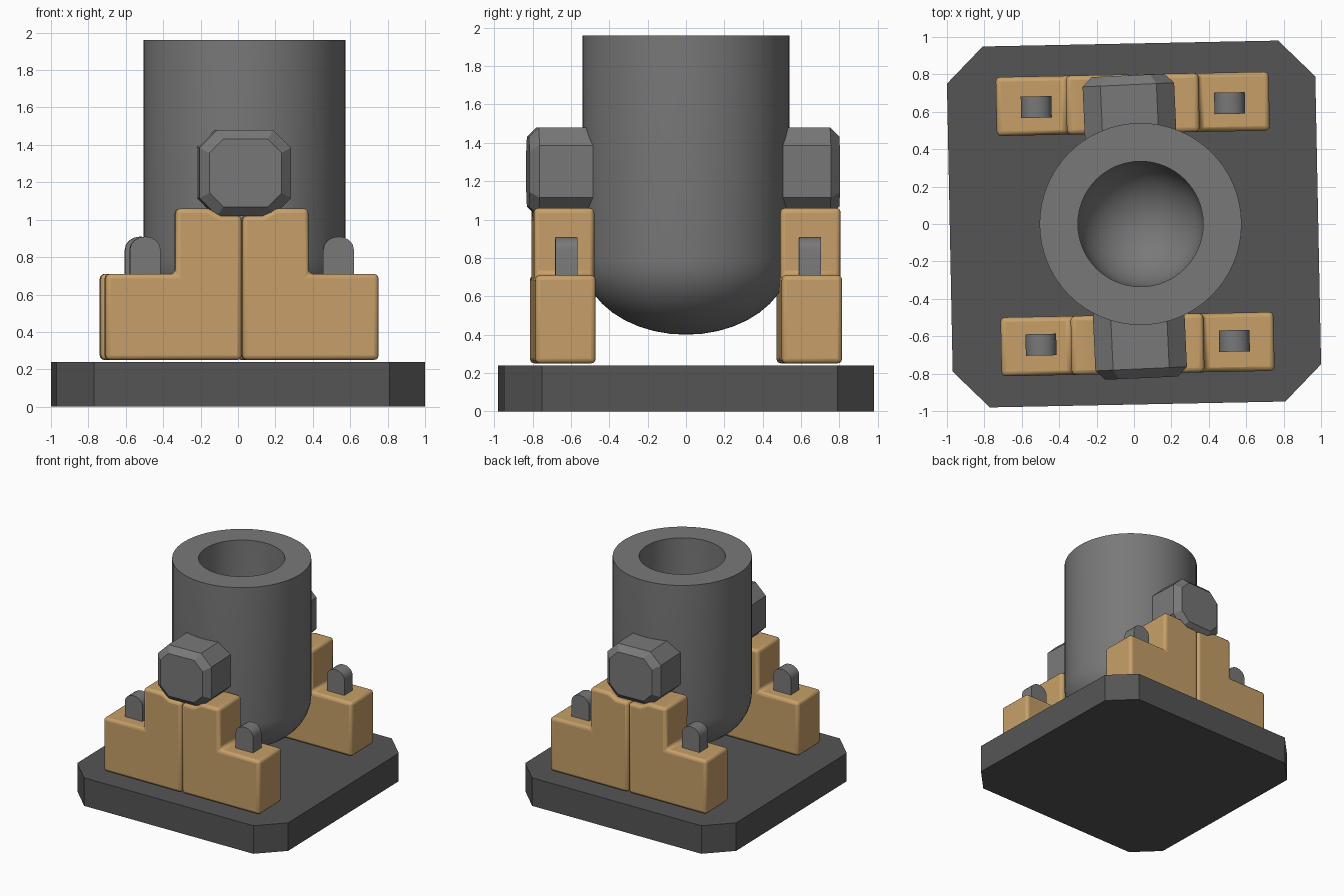
import bpy
import bmesh
import math
from mathutils import Matrix, Vector

if "Cube" in bpy.data.objects:
    bpy.data.objects.remove(bpy.data.objects["Cube"], do_unlink=True)


def material(name, rgb):
    mat = bpy.data.materials.new(name)
    mat.use_nodes = True
    mat.diffuse_color = (*rgb, 1)
    mat.node_tree.nodes["Principled BSDF"].inputs["Base Color"].default_value = (*rgb, 1)
    return mat


IRON = material("grey iron", (0.19, 0.19, 0.19))
DARK = material("dark stone", (0.09, 0.09, 0.09))
WOOD = material("tan wood", (0.57, 0.35, 0.14))

TURN = 0.02                       # slight yaw of the carriage
BARREL_TURN = 0.045               # yaw of the barrel with its trunnions


def finish(name, bm, mat, matrix=None, smooth=False, bevel=0):
    """Turn a bmesh into a placed, coloured object."""
    if matrix is not None:
        bm.transform(matrix)
    bmesh.ops.recalc_face_normals(bm, faces=bm.faces)
    mesh = bpy.data.meshes.new(name)
    bm.to_mesh(mesh)
    bm.free()
    mesh.materials.append(mat)
    obj = bpy.data.objects.new(name, mesh)
    bpy.context.collection.objects.link(obj)
    if smooth:
        bpy.ops.object.select_all(action="DESELECT")
        obj.select_set(True)
        bpy.context.view_layer.objects.active = obj
        bpy.ops.object.shade_smooth_by_angle(angle=math.radians(35))
    if bevel:
        mod = obj.modifiers.new("rounded edges", "BEVEL")
        mod.width = bevel
        mod.segments = 3
        mod.limit_method = "ANGLE"
        mod.angle_limit = math.radians(40)
    return obj


def loft(rings):
    """Closed solid through matching rings of points."""
    bm = bmesh.new()
    rows = [[bm.verts.new(p) for p in ring] for ring in rings]
    n = len(rows[0])
    for a, b in zip(rows, rows[1:]):
        for i in range(n):
            j = (i + 1) % n
            bm.faces.new((a[i], a[j], b[j], b[i]))
    bm.faces.new(rows[0])
    bm.faces.new(rows[-1])
    return bm


def octagon(w, h, c):
    """Rectangle of half sizes w, h with corners cut by c."""
    return [(w, -h + c), (w, h - c), (w - c, h), (-w + c, h),
            (-w, h - c), (-w, -h + c), (-w + c, -h), (w - c, -h)]


def extrude_y(profile, y0, y1):
    return loft([[(x, y, z) for x, z in profile] for y in (y0, y1)])


carriage = Matrix.Rotation(TURN, 4, "Z")

# Base slab with cut corners
outline = octagon(0.985, 0.965, 0.195)
finish("base", loft([[(x, y, z) for x, y in outline] for z in (0, 0.24)]), DARK, carriage)

# Barrel: turned outer wall, flat muzzle and round-bottomed bore
steps = 10
quarter = [math.pi / 2 * i / steps for i in range(steps + 1)]
profile = [(0.54 * math.sin(a), 0.79 - 0.39 * math.cos(a)) for a in quarter]
profile += [(0.54, 1.96), (0.335, 1.96)]
profile += [(0.335 * math.cos(a), 0.95 - 0.335 * math.sin(a)) for a in quarter]
bm = bmesh.new()
verts = [bm.verts.new((r, 0, z)) for r, z in profile]
edges = [bm.edges.new(pair) for pair in zip(verts, verts[1:])]
bmesh.ops.spin(bm, geom=verts + edges, cent=(0, 0, 0), axis=(0, 0, 1),
               angle=math.tau, steps=64, use_duplicate=False)
bmesh.ops.remove_doubles(bm, verts=bm.verts, dist=0.0005)
finish("barrel", bm, IRON, Matrix.Translation((0.035, 0, 0)), smooth=True)

# One half of a stepped cradle, from the middle seam outward
half_cradle = [(0.002, 0.25), (0.73, 0.25), (0.73, 0.71), (0.355, 0.71),
               (0.355, 1.06), (0.18, 1.06), (0.11, 1.02), (0.002, 1.02)]

# Peg profile with a round top
peg = [(-0.082, 0.65), (0.082, 0.65)]
for i in range(9):
    a = math.pi * i / 8
    peg.append((0.082 * math.cos(a), 0.84 + 0.07 * math.sin(a)))

barrel_place = Matrix.Translation((0.004, -0.015, 0)) @ Matrix.Rotation(BARREL_TURN, 4, "Z")

for end, fy in (("front", -1), ("back", 1)):
    # Trunnion block with a chamfered end
    rings = []
    for y, s in ((0.42, 1), (0.76, 1), (0.81, 0.79)):
        rings.append([(x * s, fy * y, 1.25 + z * s) for x, z in octagon(0.245, 0.23, 0.095)])
    finish(f"{end}_trunnion", loft(rings), IRON, barrel_place)

    for side, fx in (("left", 1), ("right", -1)):
        # Cradle halves
        shape = [(0.006 + fx * x, z) for x, z in half_cradle]
        finish(f"{end}_{side}_cradle", extrude_y(shape, fy * 0.485, fy * 0.8),
               WOOD, carriage, smooth=True, bevel=0.025)
        # Pegs
        shape = [(0.007 + fx * 0.517 + x, z) for x, z in peg]
        finish(f"{end}_{side}_peg", extrude_y(shape, fy * 0.578, fy * 0.693),
               IRON, carriage, smooth=True)
